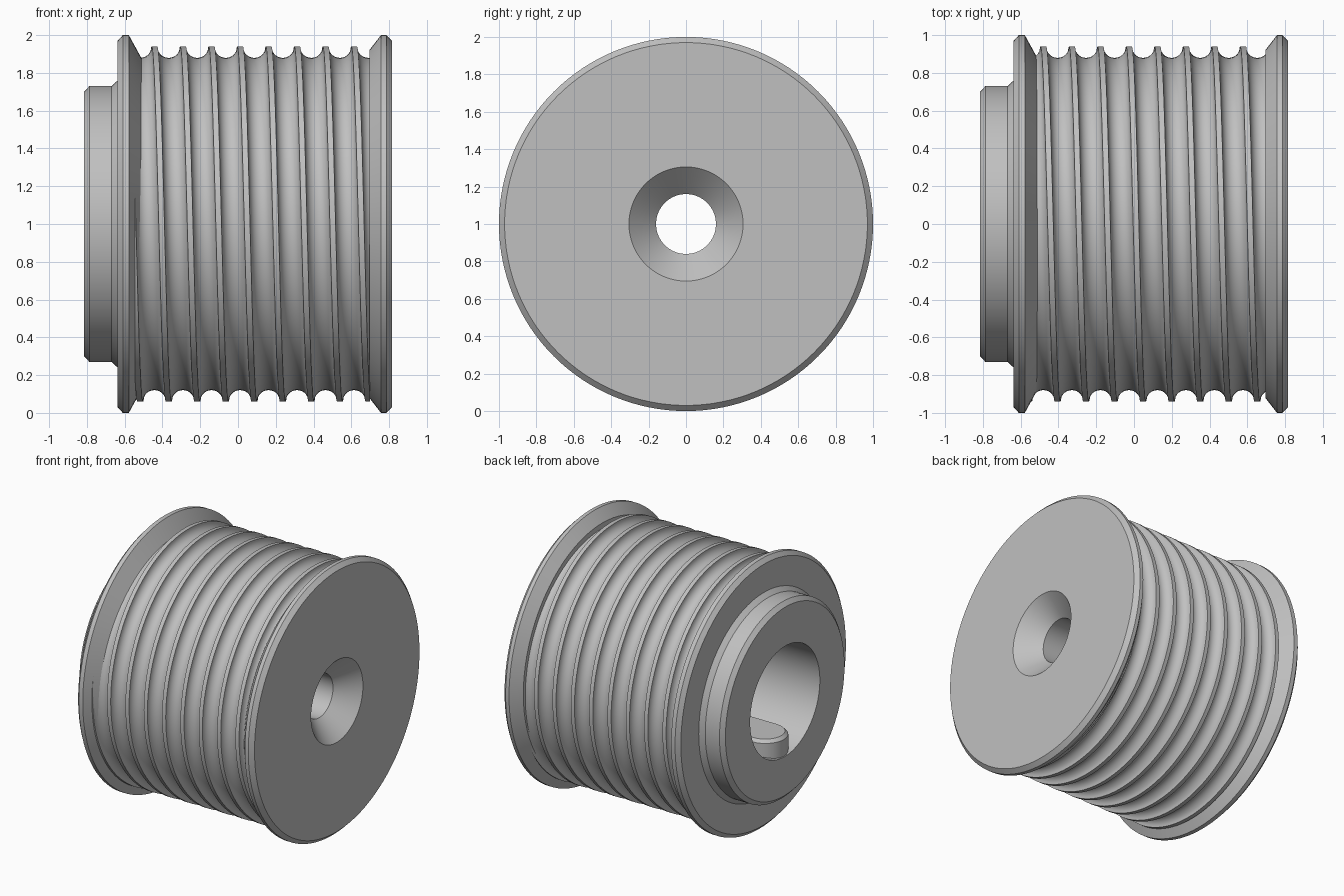
import bpy, bmesh
from math import pi, sin, cos, radians
from mathutils import Vector

if "Cube" in bpy.data.objects:
    bpy.data.objects.remove(bpy.data.objects["Cube"], do_unlink=True)

SEGMENTS = 128
AXIS_Z = 1.0

steel = bpy.data.materials.new("light_grey_metal")
steel.use_nodes = True
grey = (0.53, 0.53, 0.53, 1)
steel.diffuse_color = grey
steel.node_tree.nodes["Principled BSDF"].inputs["Base Color"].default_value = grey


def finish(name, bm, angle=25):
    mesh = bpy.data.meshes.new(name)
    bm.to_mesh(mesh)
    bm.free()
    mesh.materials.append(steel)
    obj = bpy.data.objects.new(name, mesh)
    bpy.context.collection.objects.link(obj)
    obj.location.z = AXIS_Z
    bpy.ops.object.select_all(action="DESELECT")
    obj.select_set(True)
    bpy.context.view_layer.objects.active = obj
    bpy.ops.object.shade_smooth_by_angle(angle=radians(angle))
    return obj


def sweep(profile, turns=1, pitch=0.0):
    """Turn an (x, radius) profile about the x axis, advancing by pitch each turn."""
    bm = bmesh.new()
    rings = []
    for i in range(turns * SEGMENTS + 1):
        a = 2 * pi * i / SEGMENTS
        shift = pitch * i / SEGMENTS
        rings.append([bm.verts.new((x + shift, r * cos(a), r * sin(a))) for x, r in profile])
    for a, b in zip(rings, rings[1:]):
        for j in range(len(profile) - 1):
            bm.faces.new((a[j], b[j], b[j + 1], a[j + 1]))
    bmesh.ops.remove_doubles(bm, verts=bm.verts, dist=1e-5)
    return bm


# Drum body: hub, two flanges, hidden core, countersunk hole and stepped bore
body = [(-0.815, 0.41), (-0.815, 0.70), (-0.787, 0.73), (-0.67, 0.73), (-0.637, 0.76),
        (-0.637, 0.97), (-0.61, 1.0), (-0.578, 1.0), (-0.512, 0.88), (-0.512, 0.86),
        (0.695, 0.86), (0.695, 0.92), (0.757, 1.0), (0.785, 1.0), (0.815, 0.97),
        (0.815, 0.305), (0.67, 0.16), (0.4, 0.16), (0.4, 0.41), (-0.815, 0.41)]
finish("drum_body", sweep(body))

# Helical rope groove: flat crest followed by a half-round channel
PITCH, CREST, LAND, START = 0.151, 0.94, 0.03, -0.48
radius = (PITCH - LAND) / 2
groove = [(START - LAND / 2, CREST)]
for k in range(15):
    t = pi * k / 14
    groove.append((START + PITCH / 2 - radius * cos(t), CREST - radius * sin(t)))
groove = [(x - 2 * PITCH, r) for x, r in groove]
bm = sweep(groove, turns=11, pitch=PITCH)
for x, side in ((-0.57, -1), (0.70, 1)):
    bmesh.ops.bisect_plane(bm, geom=bm.verts[:] + bm.edges[:] + bm.faces[:],
                           plane_co=(x, 0, 0), plane_no=(side, 0, 0), clear_outer=True)
finish("helical_groove", bm, 35)

# Round-ended key with a chamfered top, lying along the bottom of the bore
HALF, CHAMFER, FRONT, REAR = 0.155, 0.022, -0.808, 0.45


def key_outline(w):
    ends = ((REAR - HALF, -pi / 2), (FRONT + HALF, pi / 2))
    return [Vector((cx + w * cos(a0 + pi * k / 16), w * sin(a0 + pi * k / 16)))
            for cx, a0 in ends for k in range(17)]


bm = bmesh.new()
layers = [[bm.verts.new((p.x, p.y, z)) for p in key_outline(w)]
          for w, z in ((HALF, -0.45), (HALF, -0.285), (HALF - CHAMFER, -0.263))]
count = len(layers[0])
for low, high in zip(layers, layers[1:]):
    for i in range(count):
        n = (i + 1) % count
        bm.faces.new((low[i], low[n], high[n], high[i]))
bm.faces.new(layers[-1])
bm.faces.new(layers[0][::-1])
finish("bore_key", bm)
